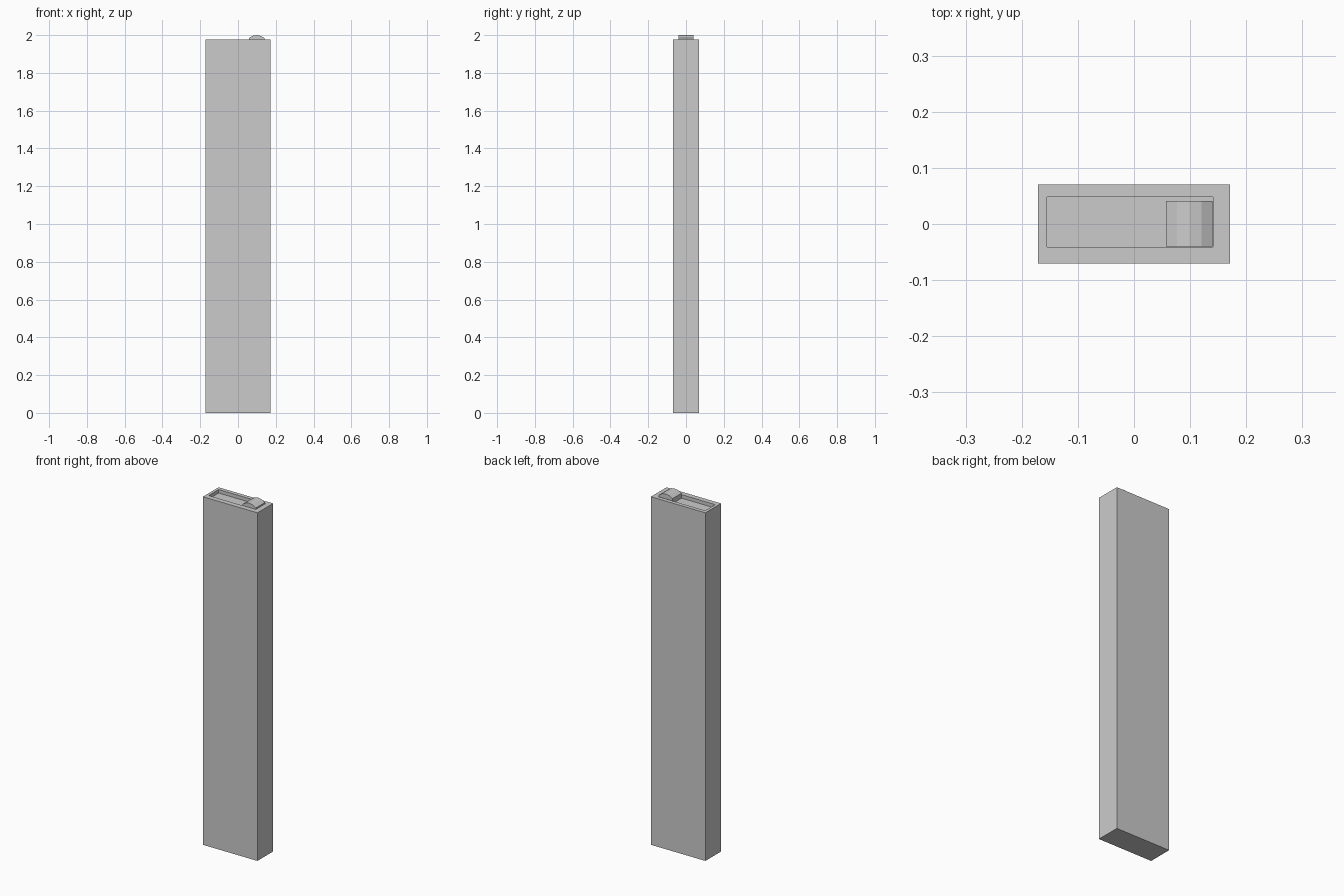
import bpy, bmesh

if "Cube" in bpy.data.objects:
    bpy.data.objects.remove(bpy.data.objects["Cube"])

BODY_TOP = 1.976
RECESS_FLOOR = BODY_TOP - 0.02


def finish(bm, name):
    bmesh.ops.recalc_face_normals(bm, faces=bm.faces)
    mesh = bpy.data.meshes.new(name)
    bm.to_mesh(mesh)
    bm.free()
    obj = bpy.data.objects.new(name, mesh)
    bpy.context.collection.objects.link(obj)
    return obj


def rectangle(bm, x0, x1, y0, y1, z):
    return [bm.verts.new((x, y, z)) for x, y in
            ((x0, y0), (x1, y0), (x1, y1), (x0, y1))]


# Tall body with a shallow tray sunk into the top
bm = bmesh.new()
outer = (-0.171, 0.171, -0.07, 0.07)
tray = (-0.155, 0.141, -0.041, 0.048)
rings = [rectangle(bm, *outer, 0), rectangle(bm, *outer, BODY_TOP),
         rectangle(bm, *tray, BODY_TOP), rectangle(bm, *tray, RECESS_FLOOR)]
for low, high in zip(rings, rings[1:]):
    for i in range(4):
        j = (i + 1) % 4
        bm.faces.new((low[i], low[j], high[j], high[i]))
bm.faces.new(rings[0])
bm.faces.new(rings[-1])
finish(bm, "body")

# Faceted arched button sitting at one end of the tray
bm = bmesh.new()
profile = [(0.057, RECESS_FLOOR), (0.057, 1.984), (0.077, 1.996), (0.099, 2.0),
           (0.12, 1.996), (0.140, 1.984), (0.140, RECESS_FLOOR)]
face = bm.faces.new([bm.verts.new((x, -0.040, z)) for x, z in profile])
side = bmesh.ops.extrude_face_region(bm, geom=[face], use_keep_orig=True)
moved = [v for v in side["geom"] if isinstance(v, bmesh.types.BMVert)]
bmesh.ops.translate(bm, verts=moved, vec=(0, 0.081, 0))
finish(bm, "button")
